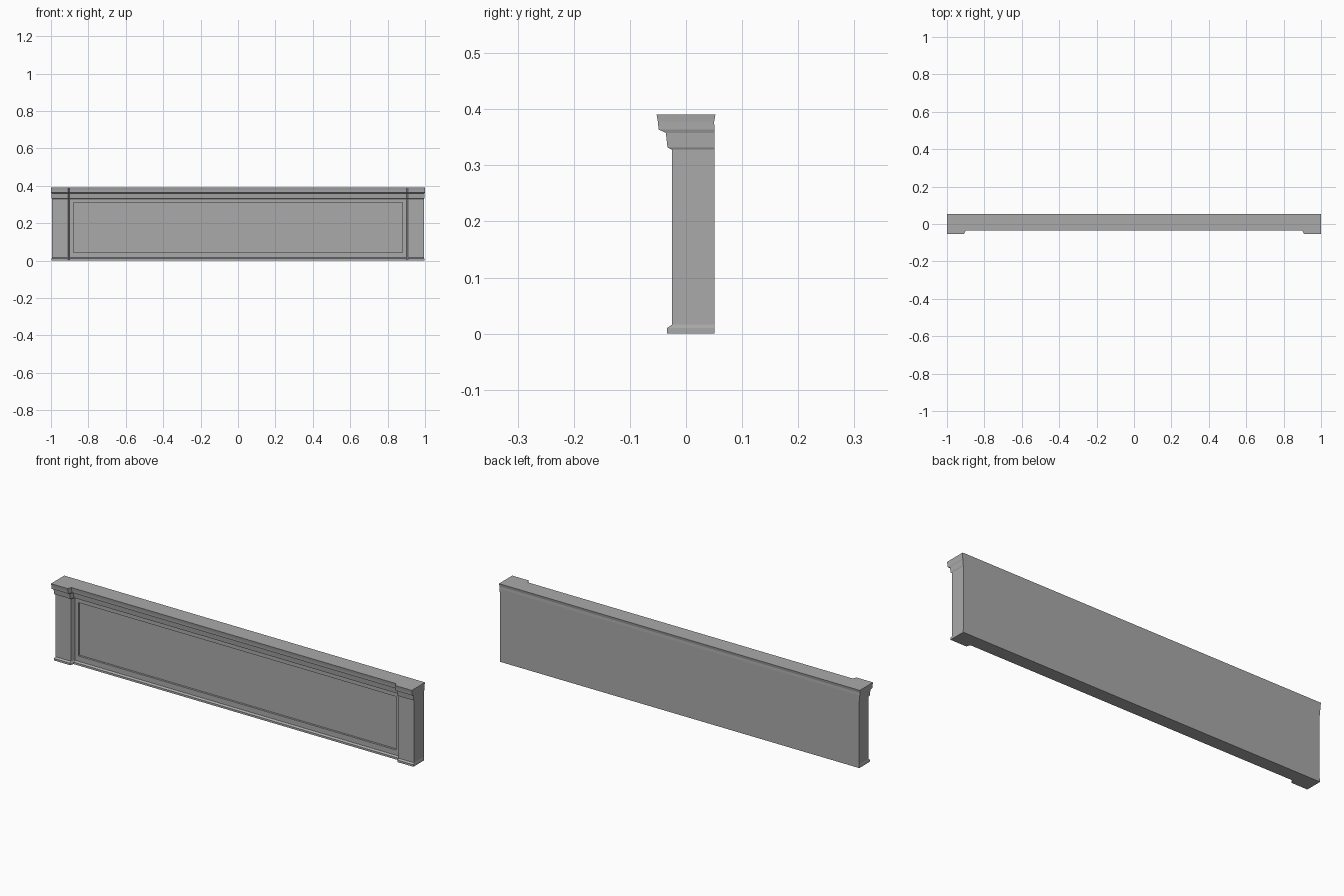
import bpy
import bmesh

cube = bpy.data.objects.get("Cube")
if cube:
    bpy.data.objects.remove(cube, do_unlink=True)

# Single stone colour
stone = bpy.data.materials.new("grey_stone")
stone.use_nodes = True
grey = (0.4, 0.4, 0.4, 1)
stone.diffuse_color = grey
stone.node_tree.nodes["Principled BSDF"].inputs["Base Color"].default_value = grey

# Moulding levels, bottom to top: height, front y, back y, half length
LEVELS = [
    (0.0, -0.034, 0.051, 0.996),
    (0.01, -0.034, 0.051, 0.996),
    (0.016, -0.025, 0.051, 0.994),
    (0.328, -0.025, 0.051, 0.994),
    (0.332, -0.033, 0.051, 0.996),
    (0.358, -0.036, 0.051, 0.997),
    (0.364, -0.049, 0.051, 0.999),
    (0.377, -0.050, 0.050, 0.999),
    (0.391, -0.0525, 0.0525, 1.0),
]
SHAFT = 2            # level at the foot of the plain shaft
SETBACK = 0.019      # middle stands behind the end piers
PIER, WALL = 0.908, 0.90

bm = bmesh.new()


def section(x, setback):
    """One cross-section; x None means an outer end on the given side."""
    front, back = [], []
    for z, yf, yb, half in LEVELS:
        px = x if abs(x) < 1 else x * half
        front.append(bm.verts.new((px, yf + setback, z)))
        back.append(bm.verts.new((px, yb, z)))
    return front, back


def strip(a, b):
    """Skin two matching columns of vertices."""
    return [bm.faces.new((a[i], b[i], b[i + 1], a[i + 1]))
            for i in range(len(a) - 1)]


# Wall with piers and continuous base and cornice mouldings
stations = [(-1, 0), (-PIER, 0), (-WALL, SETBACK),
            (WALL, SETBACK), (PIER, 0), (1, 0)]
rings = [section(x, s) for x, s in stations]
for i in range(len(rings) - 1):
    (f0, b0), (f1, b1) = rings[i], rings[i + 1]
    faces = strip(f0, f1)
    strip(b1, b0)
    bm.faces.new((f0[0], b0[0], b1[0], f1[0]))
    bm.faces.new((f0[-1], f1[-1], b1[-1], b0[-1]))
    if i == 2:
        panel = faces[SHAFT]
strip(rings[0][1], rings[0][0])
strip(rings[-1][0], rings[-1][1])

# Sunken panel in the middle of the front
bm.normal_update()
bmesh.ops.inset_individual(bm, faces=[panel], thickness=0.01)
for v in panel.verts:
    v.co.x = 0.88 if v.co.x > 0 else -0.88
    v.co.z = 0.31 if v.co.z > 0.2 else 0.043
floor = bmesh.ops.extrude_discrete_faces(bm, faces=[panel])["faces"][0]
for v in floor.verts:
    v.co.y += 0.01

bmesh.ops.recalc_face_normals(bm, faces=bm.faces[:])
mesh = bpy.data.meshes.new("parapet_wall")
bm.to_mesh(mesh)
bm.free()
mesh.materials.append(stone)
wall = bpy.data.objects.new("parapet_wall", mesh)
bpy.context.collection.objects.link(wall)
